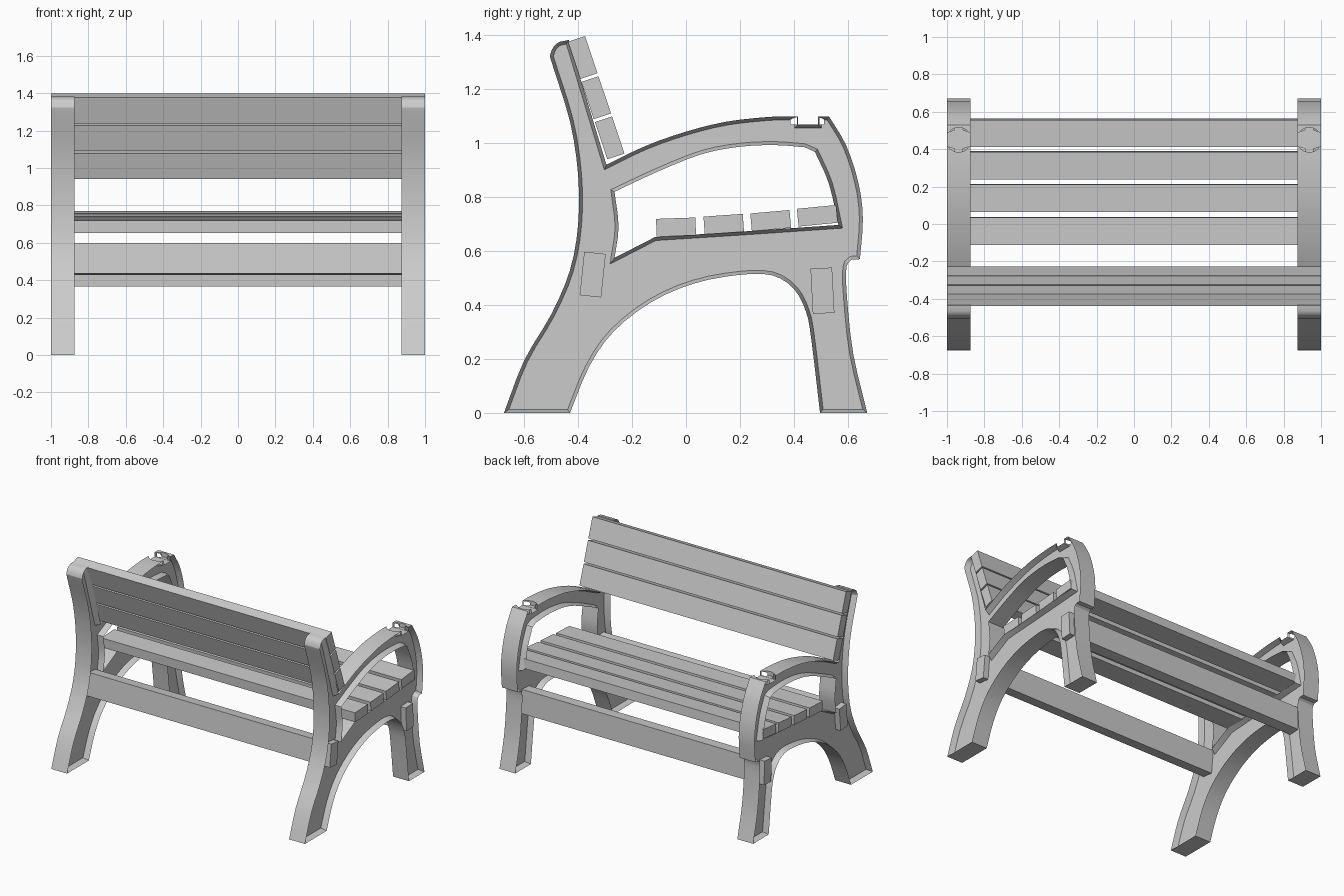
import bpy
import bmesh
from math import radians
from mathutils import Vector

default_cube = bpy.data.objects.get("Cube")
if default_cube:
    bpy.data.objects.remove(default_cube, do_unlink=True)

FRAME_WIDTH = 0.125      # width of each end frame along x
RIM = 0.013              # thickness of the raised edge
RECESS = 0.04            # depth of the panel behind the raised edge
FRAME_X = 1 - FRAME_WIDTH / 2


def make_material(name, colour):
    mat = bpy.data.materials.new(name)
    mat.use_nodes = True
    mat.diffuse_color = colour
    mat.node_tree.nodes["Principled BSDF"].inputs["Base Color"].default_value = colour
    return mat


grey = make_material("plain grey", (0.6, 0.6, 0.6, 1))


def add_object(name, bm, location=(0, 0, 0)):
    mesh = bpy.data.meshes.new(name)
    bm.to_mesh(mesh)
    bm.free()
    mesh.materials.append(grey)
    obj = bpy.data.objects.new(name, mesh)
    obj.location = location
    bpy.context.collection.objects.link(obj)
    return obj


def smooth_run(points, steps=3):
    """Catmull-Rom curve through the points, sharp only at its ends."""
    pts = [Vector(p) for p in points]
    if len(pts) < 3:
        return pts
    pts = [2 * pts[0] - pts[1]] + pts + [2 * pts[-1] - pts[-2]]
    out = []
    for a, b, c, d in zip(pts, pts[1:], pts[2:], pts[3:]):
        for i in range(steps):
            t = i / steps
            out.append(0.5 * (2 * b + (c - a) * t + (2 * a - 5 * b + 4 * c - d) * t ** 2
                              + (3 * b - a - 3 * c + d) * t ** 3))
    return out + [pts[-2]]


def closed_loop(bm, runs):
    """Edge loop in the y-z plane made of smooth runs joined at corners."""
    points = []
    for run in runs:
        for p in smooth_run(run):
            if not points or (p - points[-1]).length > 0.001:
                points.append(p)
    if (points[0] - points[-1]).length < 0.001:
        points.pop()
    verts = [bm.verts.new((0, p.x, p.y)) for p in points]
    return [bm.edges.new((v, verts[i - 1])) for i, v in enumerate(verts)]


# End frame outline: rear leg, upright, armrest, front leg, arch
outline = [
    [(-.675, 0), (-.6, .195), (-.5, .365), (-.43, .53), (-.4, .7), (-.4, .88),
     (-.43, 1.08), (-.495, 1.29), (-.503, 1.33), (-.48, 1.37), (-.435, 1.383)],
    [(-.295, .92), (-.15, .99), (0, 1.043), (.15, 1.08), (.3, 1.097), (.38, 1.1)],
    [(.415, 1.1), (.415, 1.069)],
    [(.49, 1.069), (.49, 1.1)],
    [(.53, 1.1), (.595, .99), (.64, .85), (.656, .72), (.645, .57)],
    [(.615, .568), (.595, .54), (.597, .43), (.62, .22), (.672, 0)],
    [(.497, 0), (.465, .27), (.445, .375), (.4, .46), (.32, .51), (.2, .512),
     (.03, .48), (-.13, .41), (-.27, .3), (-.36, .17), (-.43, 0)],
]
# Opening between armrest and seat
opening = [
    [(-.265, .82), (-.1, .897), (.06, .96), (.2, .987), (.33, .993), (.44, .985)],
    [(.478, .968), (.53, .85), (.565, .697)],
    [(.2, .672), (-.115, .652)],
    [(-.265, .575), (-.25, .69), (-.265, .82)],
]

bm = bmesh.new()
edges = closed_loop(bm, outline) + closed_loop(bm, opening)
bmesh.ops.triangle_fill(bm, edges=edges, use_beauty=True, normal=(1, 0, 0))
extruded = bmesh.ops.extrude_face_region(bm, geom=bm.faces[:], use_keep_orig=True)
new_verts = [g for g in extruded["geom"] if isinstance(g, bmesh.types.BMVert)]
bmesh.ops.translate(bm, verts=new_verts, vec=(FRAME_WIDTH, 0, 0))
bmesh.ops.translate(bm, verts=bm.verts[:], vec=(-FRAME_WIDTH / 2, 0, 0))
bmesh.ops.recalc_face_normals(bm, faces=bm.faces[:])
# Recessed panel on both sides
for side in (1, -1):
    bm.normal_update()
    cap = [f for f in bm.faces
           if f.normal.x * side > 0.99 and f.calc_center_median().x * side > 0]
    bmesh.ops.inset_region(bm, faces=cap, thickness=RIM, depth=0, use_even_offset=True)
    panel = {v for f in cap for v in f.verts}
    bmesh.ops.translate(bm, verts=list(panel), vec=(-side * RECESS, 0, 0))
left_frame = add_object("left_end_frame", bm, (FRAME_X, 0, 0))

# Round cup cut into the armrest
bm = bmesh.new()
bmesh.ops.create_cone(bm, cap_ends=True, segments=32, radius1=.066, radius2=.066, depth=.2)
cutter = add_object("cup_cutter", bm, (FRAME_X, .45, 1.17))
cutter.hide_render = True
cut = left_frame.modifiers.new("cup", "BOOLEAN")
cut.operation = "DIFFERENCE"
cut.solver = "EXACT"
cut.object = cutter
bpy.ops.object.select_all(action="DESELECT")
bpy.context.view_layer.objects.active = left_frame
left_frame.select_set(True)
bpy.ops.object.modifier_apply(modifier="cup")
bpy.data.objects.remove(cutter, do_unlink=True)
bpy.ops.object.shade_smooth_by_angle(angle=radians(25))

# The frame is symmetric about its own middle, so the other end shares its mesh
right_frame = left_frame.copy()
right_frame.name = "right_end_frame"
right_frame.location.x = -FRAME_X
bpy.context.collection.objects.link(right_frame)


def beam(name, y, z, depth, height, tilt):
    """Full-length board, tilted about x by a number of degrees."""
    bm = bmesh.new()
    bmesh.ops.create_cube(bm, size=1)
    bmesh.ops.scale(bm, verts=bm.verts[:], vec=(2, depth, height))
    obj = add_object(name, bm, (0, y, z))
    obj.rotation_euler.x = radians(tilt)


# Seat slats
for i, (y, z, tilt) in enumerate([(-.037, .689, 2), (.14, .7, 4), (.314, .713, 5), (.487, .731, 5.5)]):
    beam(f"seat_slat_{i + 1}", y, z, .146, .066, tilt)

# Backrest slats
for i in range(3):
    beam(f"back_slat_{i + 1}", -.383 + .05 * i, 1.318 - .149 * i, .067, .145, 18.5)

# Stretchers joining the legs
beam("rear_stretcher", -.346, .513, .08, .162, -6)
beam("front_stretcher", .506, .453, .08, .168, 3)
